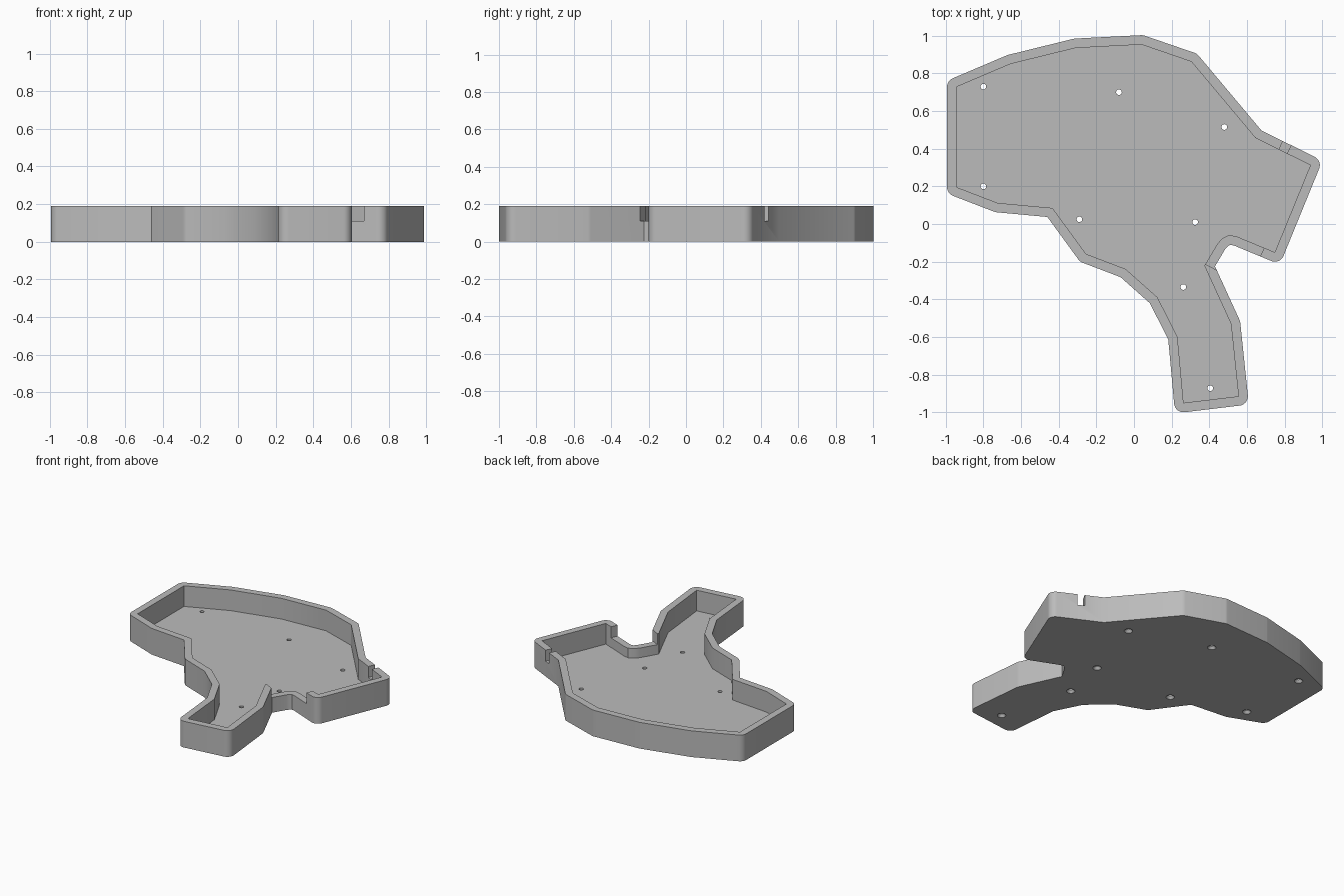
import bpy, bmesh, math
from mathutils import Vector

cube = bpy.data.objects.get("Cube")
if cube:
    bpy.data.objects.remove(cube, do_unlink=True)

HEIGHT, FLOOR, WALL, NOTCH_Z = 0.19, 0.04, 0.05, 0.11

grey = bpy.data.materials.new("plain grey")
grey.use_nodes = True
colour = (0.5, 0.5, 0.5, 1)
grey.diffuse_color = colour
grey.node_tree.nodes["Principled BSDF"].inputs["Base Color"].default_value = colour

# Inside outline of the tray, counter-clockwise
INNER = [Vector(p) for p in [
    (0.263, -0.95), (0.555, -0.915), (0.515, -0.53), (0.374, -0.222),
    (0.443, -0.105), (0.47, -0.075), (0.507, -0.058), (0.55, -0.068),
    (0.748, -0.15), (0.937, 0.312), (0.645, 0.457), (0.305, 0.862),
    (0.04, 0.953), (-0.31, 0.935), (-0.656, 0.85), (-0.943, 0.728),
    (-0.943, 0.196), (-0.725, 0.112), (-0.433, 0.085), (-0.255, -0.159),
    (-0.045, -0.239), (0.125, -0.39), (0.231, -0.6)]]


def offset_outline(points, dist, step=math.radians(10)):
    """Grow an outline: arcs at convex corners, mitres at hollow ones."""
    out = []
    for i, p in enumerate(points):
        d1 = (p - points[i - 1]).normalized()
        d2 = (points[(i + 1) % len(points)] - p).normalized()
        n1, n2 = Vector((d1.y, -d1.x)), Vector((d2.y, -d2.x))
        turn = math.atan2(d1.x * d2.y - d1.y * d2.x, d1.dot(d2))
        if turn > 0:
            count = max(1, math.ceil(turn / step))
            start = math.atan2(n1.y, n1.x)
            for k in range(count + 1):
                a = start + turn * k / count
                out.append(p + dist * Vector((math.cos(a), math.sin(a))))
        else:
            out.append(p + (n1 + n2) * dist / (1 + n1.dot(n2)))
    return out


def new_object(name, bm):
    bmesh.ops.recalc_face_normals(bm, faces=bm.faces)
    mesh = bpy.data.meshes.new(name)
    bm.to_mesh(mesh)
    bm.free()
    obj = bpy.data.objects.new(name, mesh)
    bpy.context.collection.objects.link(obj)
    return obj


def prism(name, outline, z0, z1):
    bm = bmesh.new()
    face = bm.faces.new([bm.verts.new((p[0], p[1], z0)) for p in outline])
    top = bmesh.ops.extrude_face_region(bm, geom=[face], use_keep_orig=True)["geom"]
    verts = [v for v in top if isinstance(v, bmesh.types.BMVert)]
    bmesh.ops.translate(bm, verts=verts, vec=(0, 0, z1 - z0))
    return new_object(name, bm)


def screw_hole(x, y):
    """Straight hole with a countersink underneath."""
    bm = bmesh.new()
    rings = []
    for r, z in ((0.03, -0.002), (0.015, 0.018), (0.015, FLOOR + 0.05)):
        rings.append([bm.verts.new((x + r * math.cos(a), y + r * math.sin(a), z))
                      for a in [math.tau * k / 20 for k in range(20)]])
    for low, high in zip(rings, rings[1:]):
        for k in range(20):
            j = (k + 1) % 20
            bm.faces.new((low[k], low[j], high[j], high[k]))
    bm.faces.new(rings[0])
    bm.faces.new(rings[-1])
    return new_object("screw_hole_cutter", bm)


tray = prism("tray", offset_outline(INNER, WALL), 0, HEIGHT)

# Hollow inside, lowered wall beside the handle, and the narrow cable slot
cutters = [prism("cavity_cutter", INNER, FLOOR, HEIGHT + 0.1)]
lowered = [(0.32, -0.181), (0.482, -0.268), (0.646, -0.227), (0.709, -0.086), (0.5, 0.05)]
cutters.append(prism("lowered_wall_cutter", lowered, NOTCH_Z, HEIGHT + 0.1))

mid = Vector((0.805, 0.413))
along = (INNER[9] - INNER[10]).normalized()
across = Vector((-along.y, along.x))
slot = [mid + along * 0.024 * s + across * 0.06 * t
        for s, t in ((-1, -1), (1, -1), (1, 1), (-1, 1))]
cutters.append(prism("slot_cutter", slot, NOTCH_Z, HEIGHT + 0.1))

# Screw holes through the floor
for x, y in [(-0.8, 0.73), (-0.08, 0.70), (0.48, 0.515), (-0.8, 0.2),
             (-0.29, 0.025), (0.325, 0.01), (0.262, -0.335), (0.405, -0.872)]:
    cutters.append(screw_hole(x, y))

for cutter in cutters:
    cutter.hide_render = True
    mod = tray.modifiers.new("cut", "BOOLEAN")
    mod.operation, mod.solver, mod.object = "DIFFERENCE", "EXACT", cutter

# Bake the cuts and remove the cutters
depsgraph = bpy.context.evaluated_depsgraph_get()
baked = bpy.data.meshes.new_from_object(tray.evaluated_get(depsgraph))
tray.modifiers.clear()
tray.data = baked
for cutter in cutters:
    bpy.data.objects.remove(cutter, do_unlink=True)

baked.materials.clear()
baked.materials.append(grey)

bpy.ops.object.select_all(action="DESELECT")
tray.select_set(True)
bpy.context.view_layer.objects.active = tray
bpy.ops.object.shade_smooth_by_angle(angle=math.radians(30))
